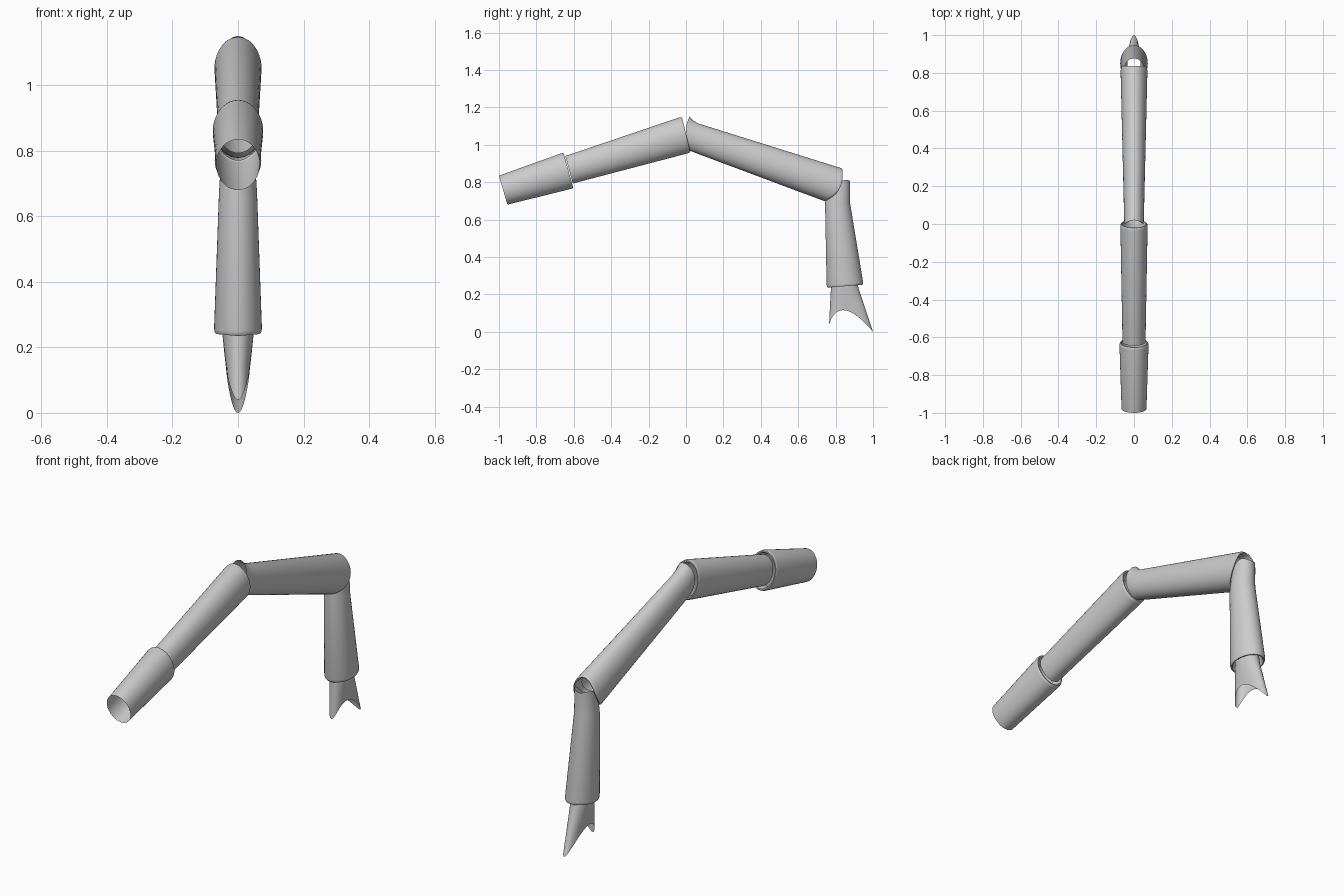
import bpy, bmesh, math
from mathutils import Vector

if "Cube" in bpy.data.objects:
    bpy.data.objects.remove(bpy.data.objects["Cube"])

SIDES = 40


def ring(a, b, rx, bend=(0, 0)):
    """Elliptical section between in-plane points a and b (y, z); bend shifts its sides."""
    return Vector((0, *a)), Vector((0, *b)), rx, Vector((0, *bend))


def lipped(r, axis, inner=0.8, depth=0.06):
    """End ring followed by a rounded lip that turns back into a socket."""
    a, b, rx, bend = r
    d = Vector((0, *axis)).normalized()
    mid = (a + b) / 2
    out = []
    for s, off in ((1, -0.014), (0.985, -0.005), (0.95, 0), (0.89, 0),
                   (0.85, -0.006), (inner, -depth)):
        out.append((mid + (a - mid) * s + d * off, mid + (b - mid) * s + d * off, rx * s, bend))
    return out


def tube(name, rings):
    """Skin a list of rings into an open shell."""
    bm = bmesh.new()
    loops = []
    for a, b, rx, bend in rings:
        mid, half = (a + b) / 2, (a - b) / 2
        loop = []
        for i in range(SIDES):
            t = math.tau * i / SIDES
            s = math.sin(t)
            loop.append(bm.verts.new(mid + half * math.cos(t) + Vector((rx * s, 0, 0)) + bend * s * s))
        loops.append(loop)
    for l0, l1 in zip(loops, loops[1:]):
        for i in range(SIDES):
            j = (i + 1) % SIDES
            bm.faces.new((l0[i], l0[j], l1[j], l1[i]))
    bmesh.ops.recalc_face_normals(bm, faces=bm.faces[:])
    mesh = bpy.data.meshes.new(name)
    bm.to_mesh(mesh)
    bm.free()
    obj = bpy.data.objects.new(name, mesh)
    bpy.context.collection.objects.link(obj)
    bpy.ops.object.select_all(action='DESELECT')
    obj.select_set(True)
    bpy.context.view_layer.objects.active = obj
    bpy.ops.object.shade_smooth_by_angle(angle=math.radians(35))
    return obj


# Base segment, open at the body end
tube("base_segment",
     [ring((-1.0, 0.835), (-0.955, 0.68), 0.066)]
     + lipped(ring((-0.655, 0.958), (-0.602, 0.768), 0.077), (0.96, 0.29)))

# Second segment, rising to the knee
tube("upper_segment",
     [ring((-0.645, 0.94), (-0.605, 0.793), 0.061)]
     + lipped(ring((-0.022, 1.15), (0.024, 0.958), 0.072), (0.97, 0.25)))

# Long segment with a hooked upper lip at the knee
tube("long_segment",
     [ring((0.02, 1.15), (0.018, 0.968), 0.05, (-0.02, 0.01)),
      ring((0.035, 1.132), (0.03, 0.965), 0.052, (-0.015, 0.005)),
      ring((0.065, 1.114), (0.06, 0.953), 0.053)]
     + lipped(ring((0.838, 0.872), (0.745, 0.697), 0.071, (0.03, -0.018)), (0.94, -0.33)))

# Shin, with a slanted mouth at the top
tube("shin_segment",
     [ring((0.877, 0.805), (0.743, 0.70), 0.05, (0.01, 0.045)),
      ring((0.877, 0.69), (0.744, 0.66), 0.058)]
     + lipped(ring((0.948, 0.252), (0.753, 0.236), 0.073), (0.08, -1), 0.76, 0.05))

# Claw with two points joined by an arched cut
tube("claw",
     [ring((0.912, 0.28), (0.777, 0.28), 0.05),
      ring((0.922, 0.235), (0.775, 0.235), 0.047),
      ring((0.96, 0.12), (0.77, 0.14), 0.041, (-0.01, 0.045)),
      ring((1.0, 0.0), (0.765, 0.04), 0.034, (-0.03, 0.095))])
